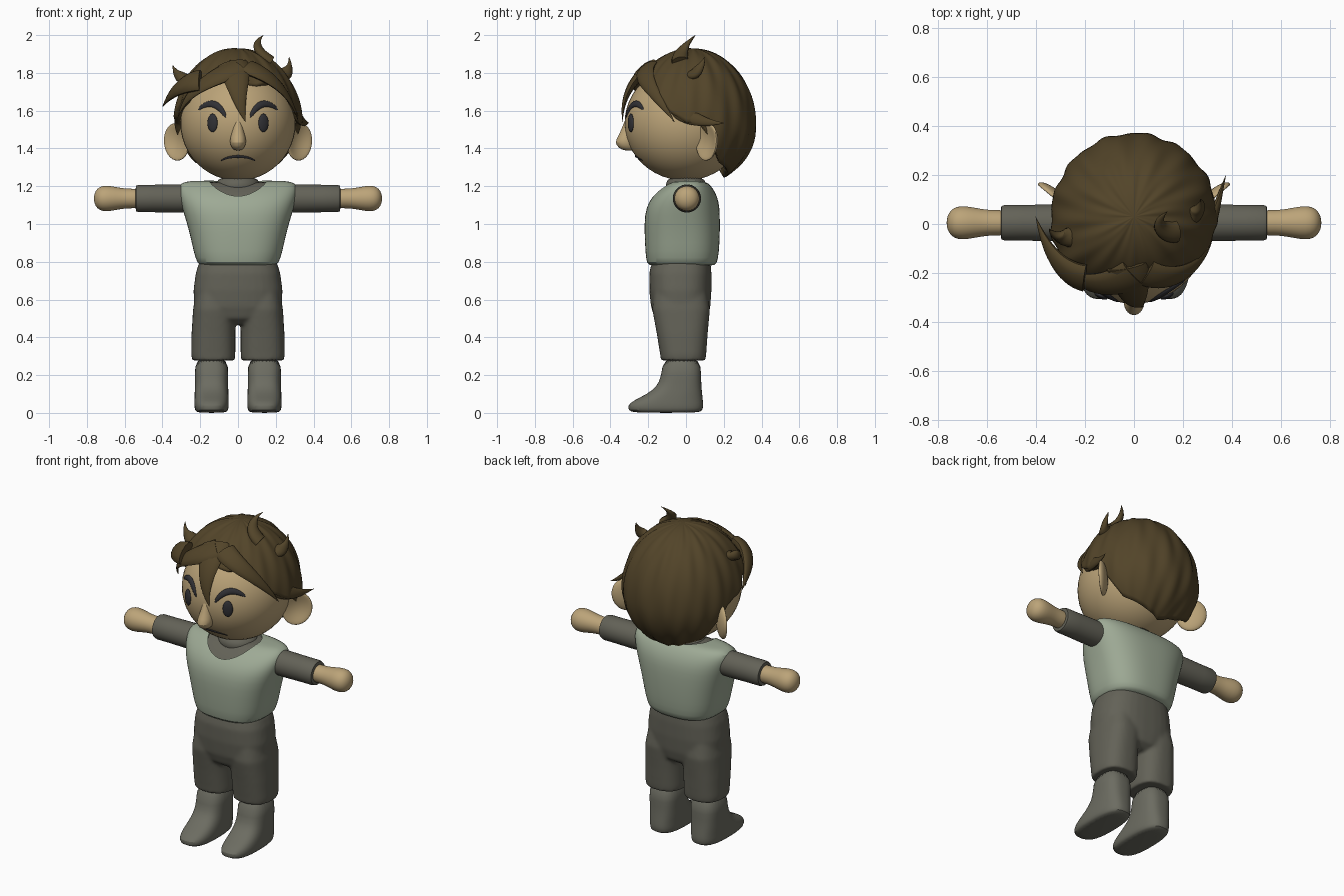
import bpy, bmesh
from math import sin, cos, pi, radians, sqrt, exp
from mathutils import Matrix, Vector

cube = bpy.data.objects.get("Cube")
if cube:
    bpy.data.objects.remove(cube)


def material(name, rgb):
    m = bpy.data.materials.new(name)
    m.use_nodes = True
    m.diffuse_color = (*rgb, 1)
    bsdf = next(n for n in m.node_tree.nodes if n.type == 'BSDF_PRINCIPLED')
    bsdf.inputs["Base Color"].default_value = (*rgb, 1)
    return m


SKIN = material("skin", (.50, .37, .19))
HAIR = material("brown hair", (.085, .058, .022))
VEST = material("sage vest", (.34, .40, .30))
CLOTH = material("grey cloth", (.125, .122, .096))
BOOT = material("grey boot", (.15, .15, .12))
DARK = material("dark features", (.03, .03, .035))

HEAD = Vector((0, -.005, 1.535))
HEAD_R = Vector((.305, .32, .305))


def smooth(ob):
    bpy.ops.object.select_all(action='DESELECT')
    ob.select_set(True)
    bpy.context.view_layer.objects.active = ob
    bpy.ops.object.shade_smooth_by_angle(angle=radians(45))


def finish(name, bm, mat, mirror=False, subsurf=0):
    bmesh.ops.recalc_face_normals(bm, faces=bm.faces)
    me = bpy.data.meshes.new(name)
    bm.to_mesh(me)
    bm.free()
    me.materials.append(mat)
    ob = bpy.data.objects.new(name, me)
    bpy.context.collection.objects.link(ob)
    smooth(ob)
    if mirror:
        ob.modifiers.new("Mirror", 'MIRROR').use_mirror_merge = False
    if subsurf:
        ob.modifiers.new("Subsurf", 'SUBSURF').levels = subsurf
        ob.modifiers["Subsurf"].render_levels = subsurf
    return ob


def skin_rings(bm, rings):
    """Bridge a list of closed rings of points and cap both ends."""
    rows = [[bm.verts.new(p) for p in r] for r in rings]
    n = len(rows[0])
    for a, b in zip(rows, rows[1:]):
        for i in range(n):
            bm.faces.new((a[i], a[(i + 1) % n], b[(i + 1) % n], b[i]))
    bm.faces.new(rows[0])
    bm.faces.new(rows[-1])


def loft(bm, rings, e=2.0, n=32, mat=Matrix()):
    """Stack superellipses given as (height, cx, cy, rx, ry)."""
    def power(c):
        return (1 if c >= 0 else -1) * abs(c) ** (2 / e)
    angles = [2 * pi * (i + .5) / n for i in range(n)]
    skin_rings(bm, [[mat @ Vector((cx + rx * power(cos(a)), cy + ry * power(sin(a)), z))
                     for a in angles] for z, cx, cy, rx, ry in rings])


def face_y(x, z):
    d = 1 - (x / HEAD_R.x) ** 2 - ((z - HEAD.z) / HEAD_R.z) ** 2
    return HEAD.y - HEAD_R.y * sqrt(max(0, d))


def lock(bm, pts, width, flat=.5, on_face=False, steps=16):
    """Flattened strand along a cubic curve; strands on the face taper at both ends."""
    def at(t):
        k = ((1 - t) ** 3, 3 * t * (1 - t) ** 2, 3 * t * t * (1 - t), t ** 3)
        p = sum((Vector(q) * f for q, f in zip(pts, k)), Vector())
        if on_face:
            p.y = face_y(p.x, p.z)
        return p
    rings = []
    for s in range(steps + 1):
        t = s / steps
        p = at(t)
        tan = (at(t + .01) - at(t - .01)).normalized()
        out = p - HEAD
        out = (out - tan * out.dot(tan)).normalized()
        side = tan.cross(out)
        w = width * (sqrt(sin(pi * t) + .01) if on_face else 1 - t ** 1.5) + .001
        rings.append([p + side * w * cos(a) + out * w * flat * sin(a)
                      for a in (2 * pi * i / 12 for i in range(12))])
    skin_rings(bm, rings)


def ellipsoid(bm, centre, radii, rot=Matrix(), seg=32):
    return bmesh.ops.create_uvsphere(
        bm, u_segments=seg, v_segments=seg // 2, radius=1,
        matrix=Matrix.Translation(centre) @ rot @ Matrix.Diagonal((*radii, 1)))["verts"]


# Torso: vest with a scooped neck over a shirt
torso = [(.775, 0, -.02, .195, .165), (.79, 0, -.022, .215, .187), (.85, 0, -.02, .235, .195),
         (.95, 0, -.02, .255, .2), (1.05, 0, -.02, .285, .2), (1.12, 0, -.012, .306, .186),
         (1.17, 0, 0, .317, .155), (1.205, 0, .01, .314, .12), (1.225, 0, .015, .285, .09),
         (1.23, 0, .015, .22, .05)]
bm = bmesh.new()
loft(bm, torso, 2.6, 40)
vest = finish("vest", bm, VEST, subsurf=1)
bm = bmesh.new()
loft(bm, [(z, 0, -.03, .155, .142) for z in (1.0, 1.4)], n=64)
cutter = finish("neck_cutter", bm, VEST)
cutter.hide_render = True
cut = vest.modifiers.new("Neckline", 'BOOLEAN')
cut.operation, cut.solver, cut.object = 'DIFFERENCE', 'EXACT', cutter
smooth(vest)
bpy.ops.object.convert(target='MESH')
bpy.data.objects.remove(cutter)
smooth(vest)

bm = bmesh.new()
loft(bm, [(z - .007, x, y, rx - .012, ry - .008) for z, x, y, rx, ry in torso[2:]], 2.6, 40)
loft(bm, [(1.15, 0, 0, .13, .12), (1.22, 0, 0, .115, .105), (1.25, 0, 0, .1, .095)])
finish("shirt", bm, CLOTH, subsurf=1)

# Arms, lofted outwards along x
arm = Matrix.Translation((0, .005, 1.135)) @ Matrix.Rotation(pi / 2, 4, 'Y')
bm = bmesh.new()
loft(bm, [(x, 0, 0, r, r) for x, r in
          ((.22, .07), (.32, .075), (.45, .073), (.525, .073), (.54, .068), (.542, .05))], mat=arm)
finish("sleeves", bm, CLOTH, mirror=True)
bm = bmesh.new()
loft(bm, [(x, 0, 0, r, r) for x, r in
          ((.5, .05), (.55, .052), (.6, .052), (.65, .062), (.7, .07), (.735, .062),
           (.755, .04), (.763, .012))], mat=arm)
finish("hands", bm, SKIN, mirror=True, subsurf=1)

# Trousers: hips and legs fused into one soft surface
bm = bmesh.new()
loft(bm, [(.47, 0, -.025, .1, .1), (.5, 0, -.025, .18, .14), (.56, 0, -.028, .232, .157),
          (.65, 0, -.03, .236, .165), (.74, 0, -.03, .224, .165), (.8, 0, -.025, .205, .155)], 2.6)
for s in (-1, 1):
    loft(bm, [(.278, s * .13, -.015, .113, .118), (.31, s * .131, -.015, .117, .122),
              (.42, s * .13, -.02, .116, .135), (.55, s * .125, -.026, .113, .153),
              (.65, s * .12, -.03, .1, .14)], 2.6)
trousers = finish("trousers", bm, CLOTH)
fuse = trousers.modifiers.new("Fuse", 'REMESH')
fuse.mode, fuse.voxel_size, fuse.use_smooth_shade = 'VOXEL', .01, True
relax = trousers.modifiers.new("Relax", 'SMOOTH')
relax.factor, relax.iterations = .5, 8

# Boots: heel-to-toe sections rising into the shaft
bm = bmesh.new()
loft(bm, [(z, .14, (a + b) / 2, w, (b - a) / 2) for z, a, b, w in
          ((0, -.28, .07, .075), (.012, -.305, .088, .088), (.04, -.31, .092, .092),
           (.065, -.28, .09, .091), (.1, -.205, .086, .09), (.14, -.155, .082, .088),
           (.19, -.13, .08, .088), (.3, -.125, .08, .09))], 2.7)
finish("boots", bm, BOOT, mirror=True, subsurf=1)

# Head, nose and dished ears
bm = bmesh.new()
ellipsoid(bm, HEAD, HEAD_R, seg=48)
finish("head", bm, SKIN)
bm = bmesh.new()
loft(bm, [(1.388, 0, -.3, .012, .025), (1.402, 0, -.315, .034, .043), (1.432, 0, -.32, .044, .057),
          (1.46, 0, -.315, .04, .047), (1.5, 0, -.305, .029, .037), (1.55, 0, -.3, .019, .024),
          (1.59, 0, -.29, .008, .012)], n=24)
finish("nose", bm, SKIN, subsurf=1)
bm = bmesh.new()
verts = ellipsoid(bm, (0, 0, 0), (.085, .03, .1))
place = (Matrix.Translation((.325, .11, 1.435)) @ Matrix.Rotation(radians(40), 4, 'Z')
         @ Matrix.Rotation(radians(12), 4, 'Y'))
for v in verts:
    if v.co.y < 0:
        v.co.y += .042 * max(0, 1 - (v.co.x / .085) ** 2 - (v.co.z / .1) ** 2)
    v.co = place @ v.co
finish("ears", bm, SKIN, mirror=True)

# Eyes, brows and frowning mouth
bm = bmesh.new()
eye = Vector((.135, face_y(.135, 1.535), 1.535))
ellipsoid(bm, eye, (.029, .012, .049), (HEAD - eye).to_track_quat('Y', 'Z').to_matrix().to_4x4(), 24)
finish("eyes", bm, DARK, mirror=True)
bm = bmesh.new()
lock(bm, [(.065, 0, 1.565), (.1, 0, 1.64), (.15, 0, 1.66), (.21, 0, 1.605)], .017, on_face=True)
finish("eyebrows", bm, DARK, mirror=True)
bm = bmesh.new()
lock(bm, [(-.09, 0, 1.335), (-.04, 0, 1.365), (.04, 0, 1.365), (.09, 0, 1.335)], .007, on_face=True)
finish("mouth", bm, DARK)

# Hair cap: (angle from the front, hairline latitude) in degrees
hairline = [(-180, -60), (-150, -50), (-122, -38), (-108, -15), (-98, 0), (-82, 4), (-64, 15),
            (-43, 27), (-15, 36), (0, 34), (20, 31), (45, 34), (60, 20), (70, 9), (85, 1),
            (98, 0), (108, -15), (122, -38), (150, -50), (180, -60)]


def hairline_at(a):
    for (a0, e0), (a1, e1) in zip(hairline, hairline[1:]):
        if a <= a1:
            return e0 + (e1 - e0) * (a - a0) / (a1 - a0)
    return hairline[-1][1]


COLS, ROWS = 144, 28
bm = bmesh.new()
grid = []
for i in range(COLS):
    deg = -180 + 360 * i / COLS
    a, col = radians(deg), []
    for j in range(ROWS + 1):
        e = radians(90 + (hairline_at(deg) - 90) * j / ROWS)
        ridge = .012 * sin(13 * a + 3 * e) + .007 * sin(22 * a - 4 * e)
        r = 1 + cos(e) * (ridge + .07 * exp(-((deg + 52) / 24) ** 2))
        col.append(bm.verts.new((.337 * r * sin(a) * cos(e), .03 - .34 * r * cos(a) * cos(e),
                                 1.53 + (.4 if e > 0 else .33) * r * sin(e))))
    grid.append(col)
for i in range(COLS):
    a, b = grid[i], grid[(i + 1) % COLS]
    for j in range(ROWS):
        bm.faces.new((a[j], a[j + 1], b[j + 1], b[j]))
bmesh.ops.remove_doubles(bm, verts=bm.verts, dist=.0002)
cap = finish("hair_cap", bm, HAIR)
shell = cap.modifiers.new("Thickness", 'SOLIDIFY')
shell.thickness, shell.offset = .045, -1

# Loose locks: forelock, fringe sweeps, then tufts
bm = bmesh.new()
for width, flat, *pts in [
        (.085, .35, (-.03, -.17, 1.84), (0, -.27, 1.79), (-.01, -.345, 1.68), (.04, -.335, 1.54)),
        (.06, .4, (.05, -.2, 1.83), (.16, -.25, 1.79), (.28, -.18, 1.71), (.32, -.06, 1.54)),
        (.07, .4, (0, -.2, 1.83), (-.12, -.28, 1.77), (-.27, -.25, 1.73), (-.32, -.12, 1.56)),
        (.07, .5, (-.2, -.22, 1.76), (-.3, -.2, 1.75), (-.36, -.1, 1.69), (-.4, .03, 1.62)),
        (.05, .5, (.27, -.05, 1.62), (.33, 0, 1.56), (.34, .1, 1.53), (.375, .2, 1.535)),
        (.045, .7, (-.22, -.05, 1.76), (-.3, -.06, 1.76), (-.33, -.05, 1.79), (-.345, -.02, 1.84)),
        (.045, .7, (.17, -.03, 1.86), (.12, -.04, 1.9), (.07, 0, 1.95), (.135, .05, 2.0)),
        (.045, .7, (.2, .03, 1.78), (.27, .04, 1.79), (.28, .08, 1.82), (.27, .1, 1.885))]:
    lock(bm, pts, width, flat)
finish("hair_locks", bm, HAIR)
